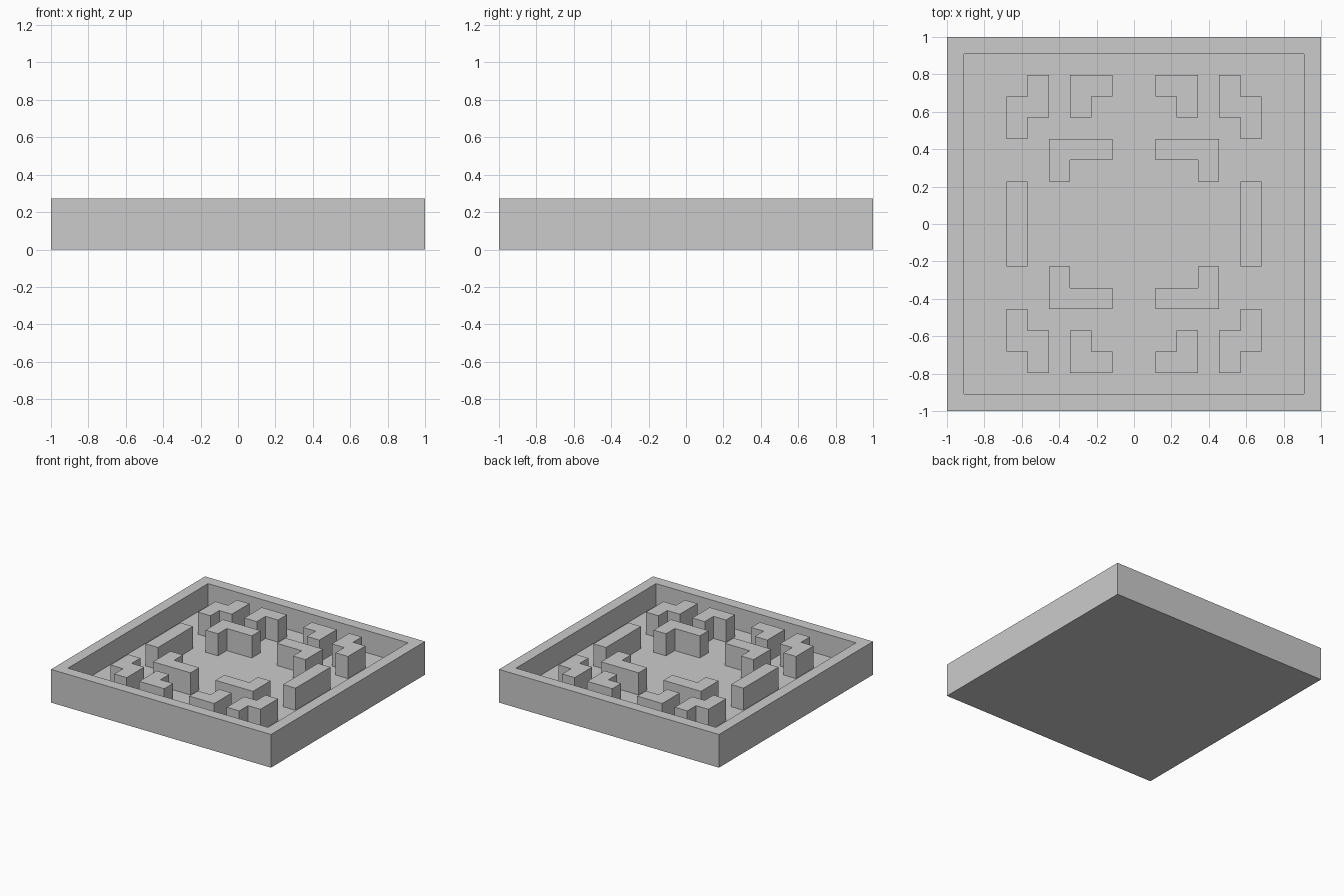
import bpy, bmesh
from mathutils import Vector

if "Cube" in bpy.data.objects:
    bpy.data.objects.remove(bpy.data.objects["Cube"])

U = 1 / 11          # wall and base thickness
C = 10 / 11 / 8     # maze grid cell
TOP = 3 * U


def finish(name, bm):
    bmesh.ops.recalc_face_normals(bm, faces=bm.faces[:])
    mesh = bpy.data.meshes.new(name)
    bm.to_mesh(mesh)
    bm.free()
    obj = bpy.data.objects.new(name, mesh)
    bpy.context.collection.objects.link(obj)
    return obj


def prism(name, outline, z0, z1, rim=None):
    """Extrude an outline upward; with rim, keep only a border ring of that width."""
    bm = bmesh.new()
    face = bm.faces.new([bm.verts.new((x, y, z0)) for x, y in outline])
    bm.normal_update()
    if rim:
        bmesh.ops.inset_region(bm, faces=[face], thickness=rim,
                               use_boundary=True, use_even_offset=True)
        bmesh.ops.delete(bm, geom=[face], context='FACES')
    ext = bmesh.ops.extrude_face_region(bm, geom=bm.faces[:], use_keep_orig=True)
    moved = [g for g in ext["geom"] if isinstance(g, bmesh.types.BMVert)]
    bmesh.ops.translate(bm, verts=moved, vec=Vector((0, 0, z1 - z0)))
    return finish(name, bm)


# Base plate and surrounding rim
square = [(-1, -1), (1, -1), (1, 1), (-1, 1)]
prism("base_plate", square, 0, U)
prism("outer_wall", square, U, TOP, rim=U)

# Maze blocks in grid cells, first quadrant
blocks = {
    "step_block": [(4, 5), (5, 5), (5, 4), (6, 4), (6, 6), (5, 6), (5, 7), (4, 7)],
    "short_corner_block": [(1, 6), (2, 6), (2, 5), (3, 5), (3, 7), (1, 7)],
    "long_corner_block": [(1, 3), (3, 3), (3, 2), (4, 2), (4, 4), (1, 4)],
}
for sx, side in ((1, "right"), (-1, "left")):
    for sy, end in ((1, "back"), (-1, "front")):
        for name, pts in blocks.items():
            prism(f"{name}_{end}_{side}", [(x * C * sx, y * C * sy) for x, y in pts], U, TOP)
    # Straight side bars
    bar = [(5, -2), (6, -2), (6, 2), (5, 2)]
    prism(f"side_bar_{side}", [(x * C * sx, y * C) for x, y in bar], U, TOP)
